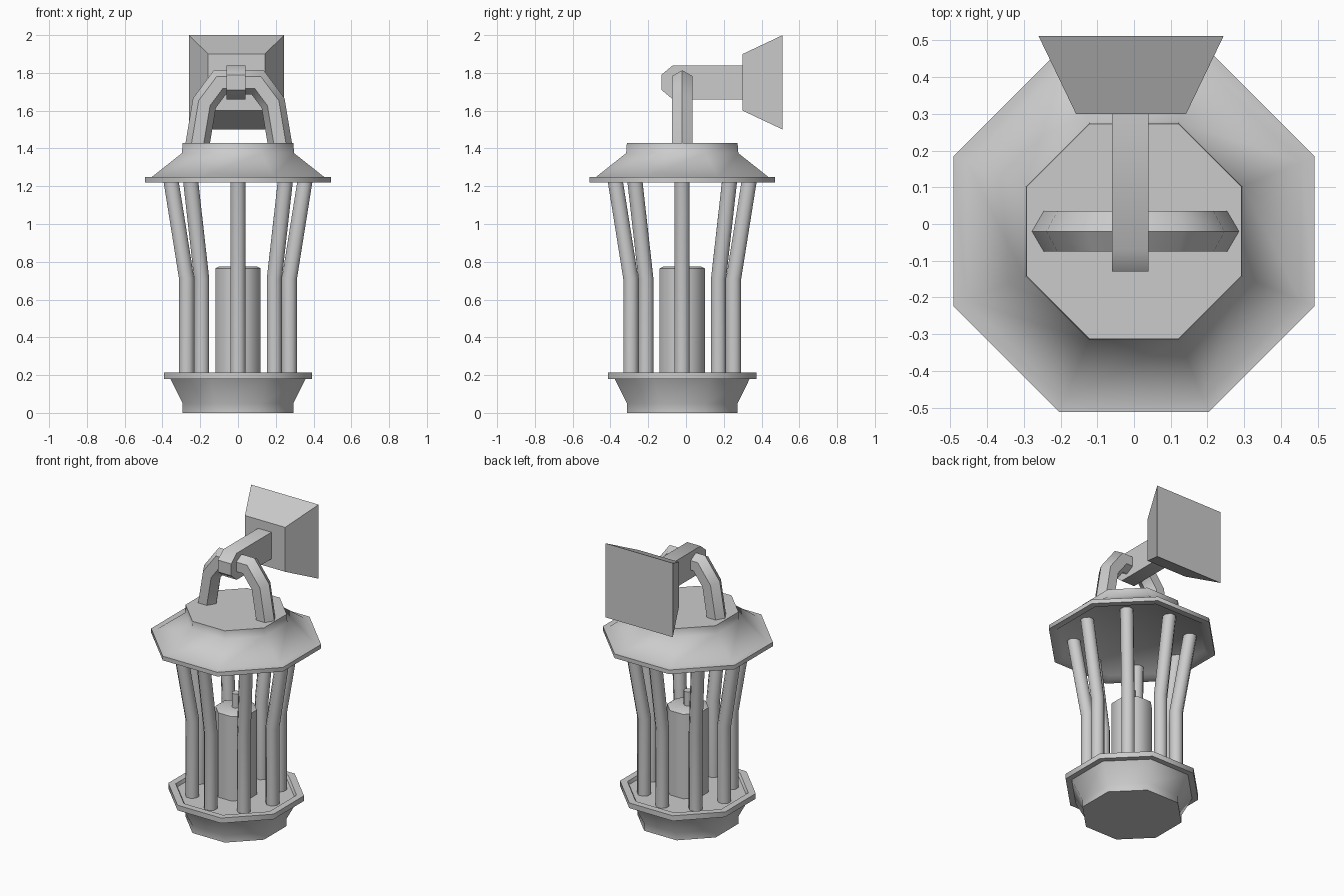
import bpy, bmesh
from math import cos, sin, pi, radians
from mathutils import Vector

if "Cube" in bpy.data.objects:
    bpy.data.objects.remove(bpy.data.objects["Cube"])

CY = -0.02  # lantern axis in y


def finish(name, bm, angle=50):
    bmesh.ops.recalc_face_normals(bm, faces=bm.faces)
    me = bpy.data.meshes.new(name)
    bm.to_mesh(me)
    bm.free()
    ob = bpy.data.objects.new(name, me)
    bpy.context.collection.objects.link(ob)
    bpy.ops.object.select_all(action='DESELECT')
    ob.select_set(True)
    bpy.context.view_layer.objects.active = ob
    bpy.ops.object.shade_smooth_by_angle(angle=radians(angle))
    return ob


def skin(bm, rings):
    # join consecutive vertex rings and cap both ends
    vs = [[bm.verts.new(p) for p in r] for r in rings]
    n = len(vs[0])
    for a, b in zip(vs, vs[1:]):
        for i in range(n):
            j = (i + 1) % n
            bm.faces.new((a[i], a[j], b[j], b[i]))
    bm.faces.new(vs[0][::-1])
    bm.faces.new(vs[-1])


def turned(name, profile, n=8):
    # profile of (apothem, z), flat sides facing the axes
    bm = bmesh.new()
    k = 1 / cos(pi / n)
    skin(bm, [[(r * k * cos((i + .5) * 2 * pi / n),
                CY + r * k * sin((i + .5) * 2 * pi / n), z)
               for i in range(n)] for r, z in profile])
    return finish(name, bm)


def tube(name, path, radius, side, n, phase=0):
    # sweep a mitred n-gon along a planar path; side is the plane's normal
    bm = bmesh.new()
    pts = [Vector(p) for p in path]
    rings = []
    for i, p in enumerate(pts):
        d0 = (p - pts[max(i - 1, 0)]).normalized()
        d1 = (pts[min(i + 1, len(pts) - 1)] - p).normalized()
        t = (d0 + d1).normalized()
        miter = 1 / max(t.dot(d1 if d1.length else d0), .5)
        up = t.cross(side).normalized()
        rings.append([p + side * radius * cos(phase + 2 * pi * k / n)
                      + up * radius * miter * sin(phase + 2 * pi * k / n)
                      for k in range(n)])
    skin(bm, rings)
    return finish(name, bm)


# base and roof
turned("base", [(.293, 0), (.293, .05), (.357, .18), (.393, .18),
                (.393, .215), (.35, .215), (.34, .195)])
turned("roof", [(.43, 1.24), (.45, 1.22), (.492, 1.22), (.492, 1.248),
                (.455, 1.25), (.297, 1.375), (.293, 1.43)])

# candle and wick
turned("candle", [(.12, .19), (.12, .765), (.10, .775)])
turned("wick", [(.025, .76), (.025, .87)])

# eight bent cage bars
for i in range(8):
    a = i * pi / 4
    path = [(r * cos(a), CY + r * sin(a), z)
            for r, z in [(.272, .19), (.272, .71), (.358, 1.25)]]
    tube(f"cage_bar_{i + 1}", path, .043, Vector((-sin(a), cos(a), 0)), 8, pi / 8)

# arched handle
half = [(.222, 1.40), (.182, 1.64), (.10, 1.75)]
arch = [(.004 - x, CY, z) for x, z in half] + [(.004 + x, CY, z) for x, z in half[::-1]]
tube("handle", arch, .064, Vector((0, 1, 0)), 6, pi / 6)

# support arm with chamfered nose
bm = bmesh.new()
outline = [(.32, 1.66), (-.07, 1.66), (-.13, 1.71), (-.13, 1.79), (-.07, 1.84), (.32, 1.84)]
skin(bm, [[(x, y, z) for y, z in outline] for x in (-.06, .04)])
finish("support_arm", bm)

# flared wall plate
bm = bmesh.new()
skin(bm, [[(-.008 + sx * w, y, 1.75 + sz * h)
           for sx, sz in ((-1, -1), (1, -1), (1, 1), (-1, 1))]
          for w, h, y in ((.15, .15, .30), (.252, .25, .512))])
finish("wall_plate", bm)
